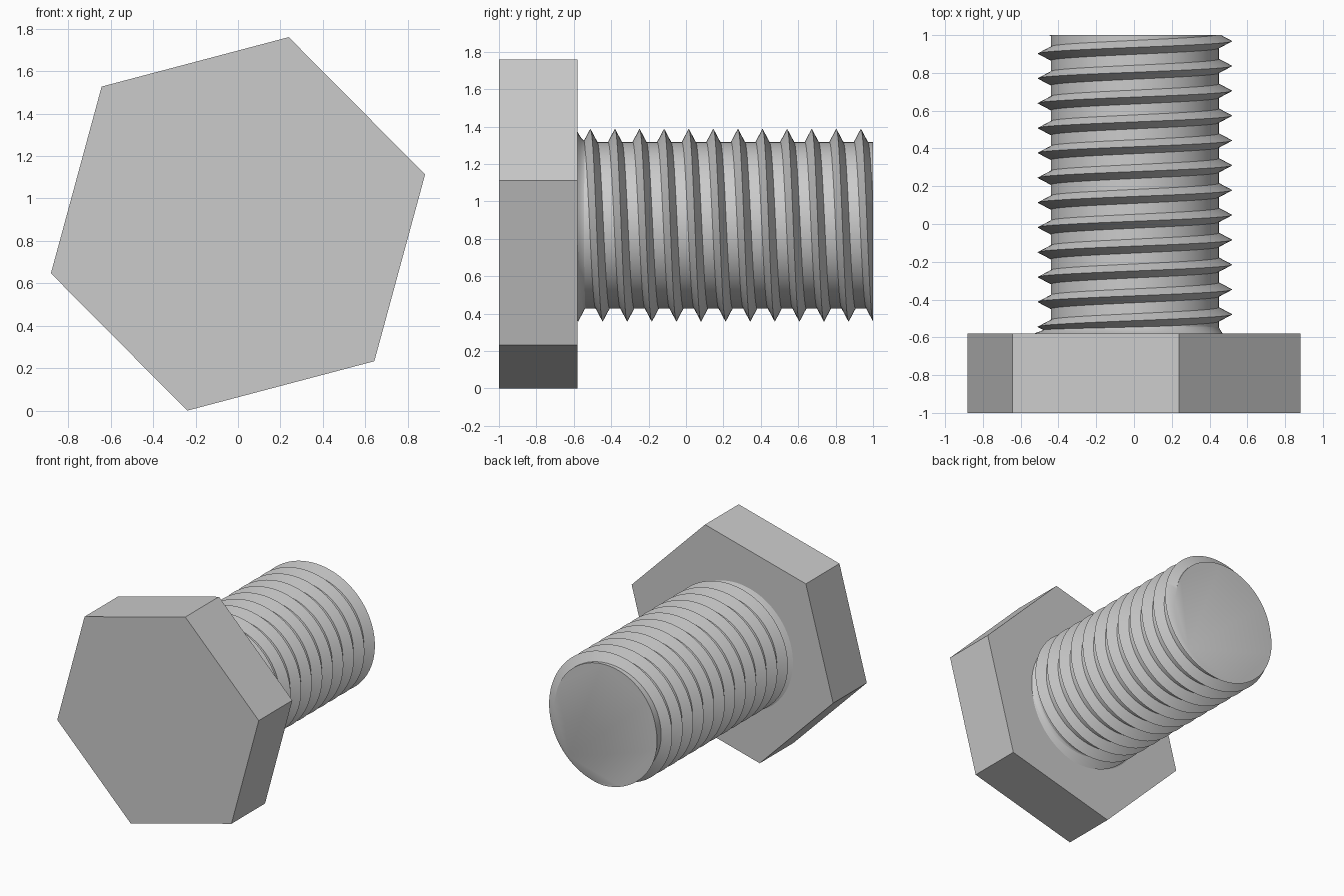
import bpy, bmesh, math
from mathutils import Vector

default = bpy.data.objects.get("Cube")
if default:
    bpy.data.objects.remove(default, do_unlink=True)

HEAD_FRONT, HEAD_BACK, SHANK_END = -1.0, -0.58, 1.0
CENTRE_Z = 0.88
AXIS_X, AXIS_Z = 0.005, 0.873
CORE, CREST = 0.445, 0.515
PITCH, HALF_WIDTH, CREST_Y = 0.1315, 0.037, 0.968
SEGMENTS = 96

steel = bpy.data.materials.new("grey steel")
steel.use_nodes = True
grey = (0.6, 0.6, 0.6, 1)
steel.diffuse_color = grey
steel.node_tree.nodes["Principled BSDF"].inputs["Base Color"].default_value = grey


def finish(name, bm, smooth):
    bmesh.ops.recalc_face_normals(bm, faces=bm.faces[:])
    mesh = bpy.data.meshes.new(name)
    bm.to_mesh(mesh)
    bm.free()
    mesh.materials.append(steel)
    obj = bpy.data.objects.new(name, mesh)
    bpy.context.collection.objects.link(obj)
    if smooth:
        bpy.ops.object.select_all(action='DESELECT')
        obj.select_set(True)
        bpy.context.view_layer.objects.active = obj
        bpy.ops.object.shade_smooth_by_angle(angle=math.radians(30))
    return obj


def bridge(bm, rings, closed):
    for a, b in zip(rings, rings[1:]):
        for i in range(len(a) if closed else len(a) - 1):
            j = (i + 1) % len(a)
            bm.faces.new((a[i], a[j], b[j], b[i]))


# Hexagonal head, turned so no flat is level
bm = bmesh.new()
rings = []
for y in (HEAD_FRONT, HEAD_BACK):
    angles = [math.radians(14.8 + 60 * i) for i in range(6)]
    rings.append([bm.verts.new((0.912 * math.cos(a), y, CENTRE_Z + 0.912 * math.sin(a)))
                  for a in angles])
bridge(bm, rings, True)
for ring in rings:
    bm.faces.new(ring)
finish("hex_head", bm, False)

# Threaded shank: a ridged profile shifted by one pitch per turn, trimmed at both ends
bm = bmesh.new()
columns = []
for s in range(SEGMENTS + 1):
    a = 2 * math.pi * s / SEGMENTS
    column = []
    for turn in range(-14, 4):
        crest_y = CREST_Y + PITCH * (turn - s / SEGMENTS)
        for dy, r in ((-HALF_WIDTH, CORE), (0, CREST), (HALF_WIDTH, CORE)):
            column.append(bm.verts.new((AXIS_X + r * math.cos(a), crest_y + dy,
                                        AXIS_Z + r * math.sin(a))))
    columns.append(column)
bridge(bm, columns, False)
bmesh.ops.remove_doubles(bm, verts=bm.verts[:], dist=0.0001)
for y, direction in ((SHANK_END, 1), (HEAD_BACK - 0.01, -1)):
    cut = bmesh.ops.bisect_plane(bm, geom=bm.verts[:] + bm.edges[:] + bm.faces[:],
                                 plane_co=Vector((0, y, 0)),
                                 plane_no=Vector((0, direction, 0)), clear_outer=True)
    edges = [e for e in cut["geom_cut"] if isinstance(e, bmesh.types.BMEdge)]
    bmesh.ops.holes_fill(bm, edges=edges, sides=0)
finish("threaded_shank", bm, True)

# Off-centre fillet where the thread runs out into the head
bm = bmesh.new()
rings = []
for step in range(7):
    t = step / 6
    spread = (1 - t) ** 2
    radius = CORE - 0.005 + 0.06 * spread
    x = AXIS_X - 0.035 * spread
    rings.append([bm.verts.new((x + radius * math.cos(2 * math.pi * s / SEGMENTS),
                                HEAD_BACK + 0.06 * t,
                                AXIS_Z + radius * math.sin(2 * math.pi * s / SEGMENTS)))
                  for s in range(SEGMENTS)])
bridge(bm, rings, True)
finish("neck_fillet", bm, True)
